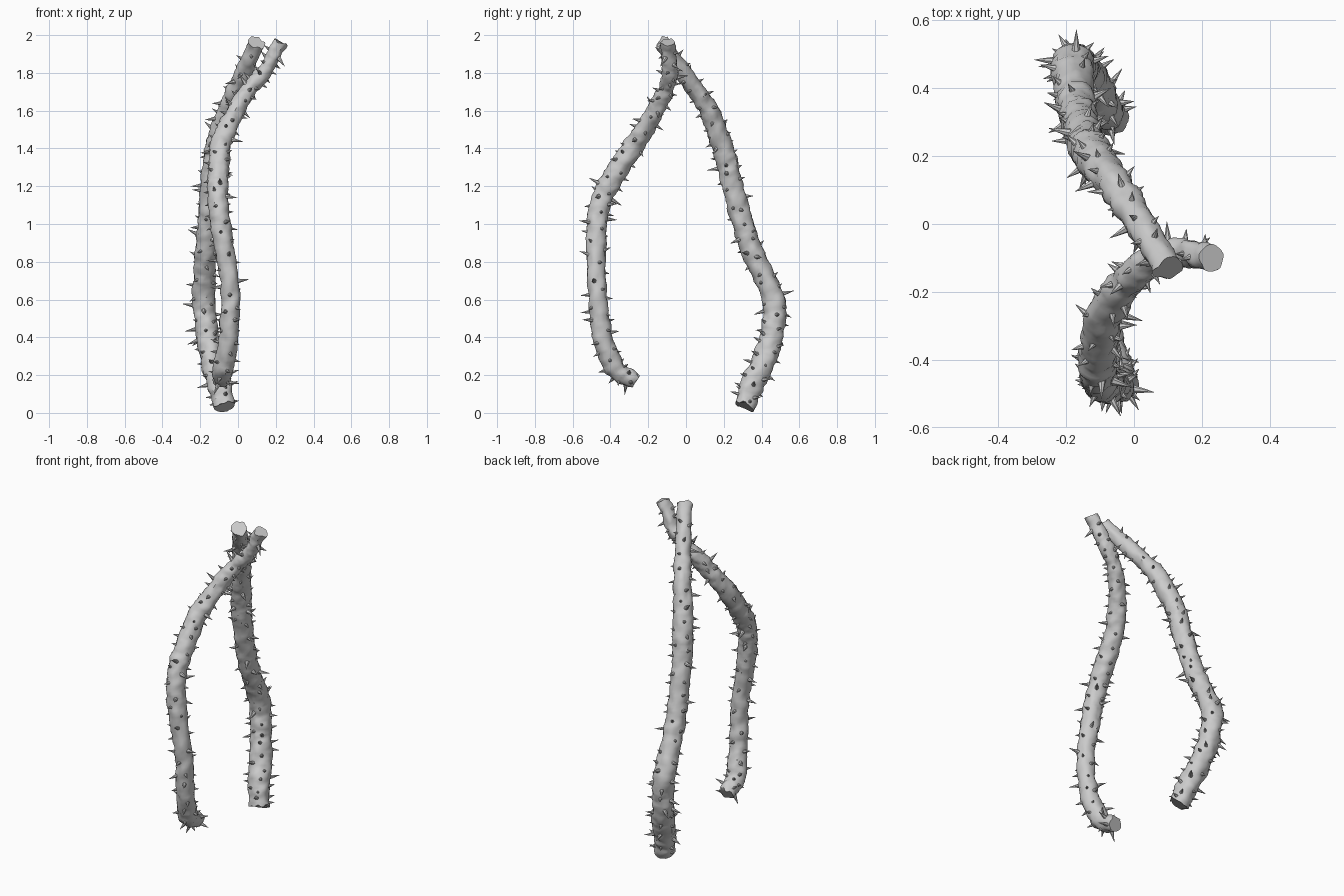
import bpy, bmesh, math, random
from mathutils import Vector, Matrix, noise

random.seed(7)
cube = bpy.data.objects.get("Cube")
if cube:
    bpy.data.objects.remove(cube, do_unlink=True)

bark = bpy.data.materials.new("pale grey bark")
bark.use_nodes = True
GREY = (0.6, 0.6, 0.6, 1)
bark.diffuse_color = GREY
bark.node_tree.nodes["Principled BSDF"].inputs["Base Color"].default_value = GREY

SIDES, STEPS = 22, 12

# Vine paths from bottom to top: x, y, z, radius
FRONT = [(-.09, -.27, .17, .042), (-.08, -.37, .23, .053), (-.05, -.44, .4, .052),
         (-.04, -.47, .65, .049), (-.08, -.475, .92, .053), (-.105, -.455, 1.1, .054),
         (-.105, -.39, 1.24, .056), (-.09, -.28, 1.41, .054), (-.03, -.18, 1.57, .048),
         (.05, -.11, 1.7, .044), (.14, -.085, 1.81, .04), (.225, -.1, 1.96, .039)]
BACK = [(-.07, .31, .035, .055), (-.1, .35, .15, .062), (-.14, .42, .3, .062),
        (-.165, .46, .44, .06), (-.18, .465, .6, .06), (-.175, .37, .81, .058),
        (-.16, .3, 1.0, .056), (-.14, .24, 1.23, .057), (-.12, .195, 1.4, .057),
        (-.06, .12, 1.6, .05), (.01, .015, 1.76, .045), (.1, -.13, 1.96, .041)]


def smooth_path(points):
    """Catmull-Rom curve through the points, keeping the radius as fourth value."""
    p = [Vector(q) for q in points]
    p = [2 * p[0] - p[1]] + p + [2 * p[-1] - p[-2]]
    out = []
    for a, b, c, d in zip(p, p[1:], p[2:], p[3:]):
        for i in range(STEPS):
            t = i / STEPS
            out.append((2 * b + (c - a) * t + (2 * a - 5 * b + 4 * c - d) * t * t
                        + (3 * b - a - 3 * c + d) * t ** 3) / 2)
    return out + [p[-2]]


def frames(path):
    """Centre, radius, tangent and two untwisted side axes along the path."""
    side, result = Vector((1, 0, 0)), []
    for i, q in enumerate(path):
        ahead, behind = path[min(i + 1, len(path) - 1)], path[max(i - 1, 0)]
        tangent = (ahead - behind).to_3d().normalized()
        side = (side - tangent * side.dot(tangent)).normalized()
        result.append((q.to_3d(), q.w, tangent, side, tangent.cross(side)))
    return result


def finish(bm, name):
    bmesh.ops.recalc_face_normals(bm, faces=bm.faces)
    mesh = bpy.data.meshes.new(name)
    bm.to_mesh(mesh)
    bm.free()
    mesh.materials.append(bark)
    obj = bpy.data.objects.new(name, mesh)
    bpy.context.collection.objects.link(obj)
    bpy.ops.object.select_all(action='DESELECT')
    obj.select_set(True)
    bpy.context.view_layer.objects.active = obj
    bpy.ops.object.shade_smooth_by_angle(angle=math.radians(40))
    return obj


def stem(rings, name):
    """Knobbly tube with ragged, closed ends."""
    bm = bmesh.new()
    loops = []
    for n, (centre, radius, tangent, u, v) in enumerate(rings):
        loop = []
        for k in range(SIDES):
            a = math.tau * k / SIDES
            out = u * math.cos(a) + v * math.sin(a)
            spot = centre + out * radius
            lump = noise.noise(spot * 16) * .009 + noise.noise(spot * 38) * .007
            co = spot + out * lump
            if n in (0, len(rings) - 1):
                co += tangent * noise.noise(spot * 30) * .02
            co.z = min(max(co.z, 0), 2)
            loop.append(bm.verts.new(co))
        loops.append(loop)
    for low, high in zip(loops, loops[1:]):
        for k in range(SIDES):
            j = (k + 1) % SIDES
            bm.faces.new((low[k], low[j], high[j], high[k]))
    bm.faces.new(loops[0][::-1])
    bm.faces.new(loops[-1])
    finish(bm, name)


def thorns(rings, name, count):
    """Sharp cones scattered over the stem, leaning a little along it."""
    bm = bmesh.new()
    for i in range(count):
        n = int(2 + (len(rings) - 5) * (i + random.random()) / count)
        centre, radius, tangent, u, v = rings[n]
        a = i * 2.4 + random.uniform(-.6, .6)
        out = u * math.cos(a) + v * math.sin(a)
        lean = (out + tangent * random.uniform(-.35, .35)
                + out.cross(tangent) * random.uniform(-.3, .3)).normalized()
        length = random.choice((.03, .035, .04, .05, .065))
        base = centre + out * (radius - .008)
        turn = Vector((0, 0, 1)).rotation_difference(lean).to_matrix().to_4x4()
        place = Matrix.Translation(base + lean * length / 2) @ turn
        bmesh.ops.create_cone(bm, cap_ends=True, segments=7,
                              radius1=.007 + length * .1, radius2=.0006,
                              depth=length, matrix=place)
    finish(bm, name)


for label, points in (("front", FRONT), ("back", BACK)):
    rings = frames(smooth_path(points))
    stem(rings, label + "_vine_stem")
    thorns(rings, label + "_vine_thorns", 110)
